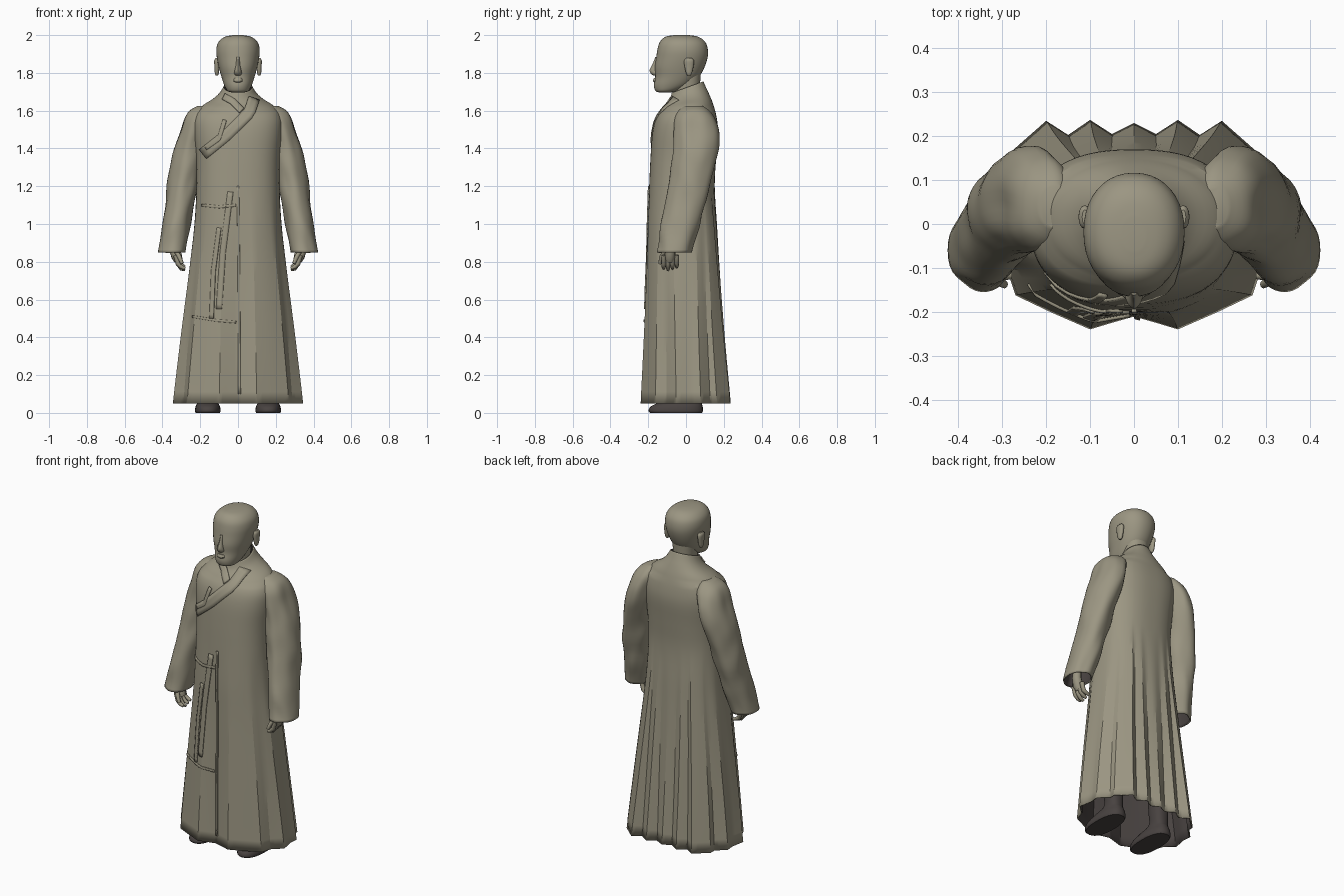
import bpy, math
from mathutils import Vector, noise
from mathutils.bvhtree import BVHTree

if "Cube" in bpy.data.objects:
    bpy.data.objects.remove(bpy.data.objects["Cube"])


def material(name, rgb):
    m = bpy.data.materials.new(name)
    m.use_nodes = True
    m.diffuse_color = (*rgb, 1)
    m.node_tree.nodes["Principled BSDF"].inputs["Base Color"].default_value = (*rgb, 1)
    return m


CLAY = material("olive_grey", (0.33, 0.305, 0.225))
DARK = material("dark_brown_grey", (0.065, 0.055, 0.052))


def finish(ob, angle=35):
    bpy.ops.object.select_all(action="DESELECT")
    ob.select_set(True)
    bpy.context.view_layer.objects.active = ob
    bpy.ops.object.shade_smooth_by_angle(angle=math.radians(angle))
    return ob


def make(name, verts, faces, mats, angle=35):
    me = bpy.data.meshes.new(name)
    me.from_pydata(verts, [], faces)
    for m in mats:
        me.materials.append(m)
    ob = bpy.data.objects.new(name, me)
    bpy.context.collection.objects.link(ob)
    return finish(ob, angle)


def thicken(ob, depth, offset=-1, inner=0):
    mod = ob.modifiers.new("thickness", "SOLIDIFY")
    mod.thickness, mod.offset, mod.material_offset = depth, offset, inner


def smooth_rows(rows, n):
    """Catmull-Rom resampling of section rows."""
    out = []
    for i in range(len(rows) - 1):
        p0, p1 = rows[max(i - 1, 0)], rows[i]
        p2, p3 = rows[i + 1], rows[min(i + 2, len(rows) - 1)]
        for k in range(n):
            t = k / n
            out.append([0.5 * (2 * b + (c - a) * t + (2 * a - 5 * b + 4 * c - d) * t * t
                               + (3 * b - a - 3 * c + d) * t ** 3)
                        for a, b, c, d in zip(p0, p1, p2, p3)])
    return out + [list(rows[-1])]


def oval(angle, power):
    c, s = math.cos(angle), math.sin(angle)
    e = 2 / power
    return math.copysign(abs(c) ** e, c), math.copysign(abs(s) ** e, s)


def loft(name, rows, shape, mats, caps=(), crumple=0, steps=4, angle=35):
    """Rows, bottom up: z, x min, x max, y min, y max, tilt."""
    verts, faces = [], []
    rows = smooth_rows(rows, steps)
    for z, x0, x1, y0, y1, tilt in rows:
        for u, v in shape(z):
            x, y = (x0 + x1 + u * (x1 - x0)) / 2, (y0 + y1 + v * (y1 - y0)) / 2
            zz = z + tilt * v * (y1 - y0) / 2
            if crumple:
                p = Vector((abs(x) * 13, y * 13, zz * 8 + abs(x) * 9))
                d = 1 + crumple * noise.noise(p)
                x = (x0 + x1) / 2 + (x - (x0 + x1) / 2) * d
                y = (y0 + y1) / 2 + (y - (y0 + y1) / 2) * d
            verts.append((x, y, zz))
    n = len(verts) // len(rows)
    for r in range(len(rows) - 1):
        for i in range(n):
            a, b = r * n + i, r * n + (i + 1) % n
            faces.append((a, b, b + n, a + n))
    if "bottom" in caps:
        faces.append(tuple(reversed(range(n))))
    if "top" in caps:
        faces.append(tuple(range(len(verts) - n, len(verts))))
    return make(name, verts, faces, mats, angle)


def ellipse(count=32, power=2.2):
    pts = [oval(math.tau * i / count, power) for i in range(count)]
    return lambda z: pts


# Robe: oval at the chest, blending into a pleated hem
half_hem = [(0, -.208), (.05, -.222), (.1, -.237), (.19, -.198), (.27, -.16), (.29, -.10),
            (.345, -.05), (.33, .03), (.335, .08), (.28, .13), (.28, .165), (.2, .235),
            (.15, .203), (.1, .237), (.05, .205), (0, .23)]
hem = half_hem + [(-x, y) for x, y in half_hem[-2:0:-1]]
hem_unit = []
for i, (x, y) in enumerate(hem):
    nx, ny = hem[(i + 1) % len(hem)]
    for k in range(3):
        t = k / 3
        hem_unit.append(((x + (nx - x) * t) / .345, (y + (ny - y) * t) / .237))


def robe_shape(z):
    t = min(max((1.2 - z) / 1.1, 0), 1) ** 0.9
    pts = []
    for u, v in hem_unit:
        a, b = oval(math.atan2(v, u), 2.45 if z < 1.6 else 2.1)
        pts.append((a + (u - a) * t, b + (v - b) * t))
    return pts


robe_rows = [(z, -w, w, y0, y1, tilt) for z, w, y0, y1, tilt in [
    (.05, .345, -.24, .237, 0), (.4, .305, -.225, .207, 0), (.8, .255, -.21, .178, 0),
    (1.0, .232, -.205, .165, 0), (1.2, .22, -.195, .152, 0), (1.35, .222, -.188, .16, 0),
    (1.48, .235, -.178, .17, 0), (1.56, .232, -.158, .163, 0), (1.62, .195, -.125, .145, .08),
    (1.66, .132, -.1, .125, .2), (1.69, .098, -.085, .108, .3), (1.725, .076, -.075, .092, .36)]]
robe = loft("robe", robe_rows, robe_shape, [CLAY, DARK], angle=22)
tree = BVHTree.FromPolygons([v.co.copy() for v in robe.data.vertices],
                            [tuple(p.vertices) for p in robe.data.polygons])
thicken(robe, .006, inner=1)


def strip(name, path, width, samples=14, depth=.008):
    """Thin cloth band laid over the front of the robe."""
    verts, faces, across = [], [], 3
    pts = [Vector(p) for p in path]
    for s in range(samples + 1):
        f = s / samples * (len(pts) - 1)
        i = min(int(f), len(pts) - 2)
        d = pts[i + 1] - pts[i]
        mid, side = pts[i] + d * (f - i), Vector((-d.y, d.x)).normalized()
        for k in range(across + 1):
            q = mid + side * width * (k / across - .5)
            hit = tree.ray_cast(Vector((q.x, -1, q.y)), Vector((0, 1, 0)))[0]
            verts.append((q.x, (hit.y if hit else -.06) - .003, q.y))
    w = across + 1
    for s in range(samples):
        for k in range(across):
            a = s * w + k
            faces.append((a, a + w, a + w + 1, a + 1))
    thicken(make(name, verts, faces, [CLAY]), depth, 0)


# Crossed collar, front flap edge, hanging ties
strip("outer_collar", [(.085, 1.665), (.06, 1.59), (-.06, 1.47), (-.185, 1.37)], .06)
strip("inner_collar", [(-.075, 1.675), (-.03, 1.65), (.02, 1.6)], .035)
strip("under_lapel", [(-.07, 1.55), (-.1, 1.45), (-.17, 1.4)], .02)
strip("flap_edge", [(0, 1.2), (.004, .8), (.008, .1)], .012, 30)
strip("waist_fold", [(-.19, 1.1), (-.1, 1.09), (-.01, 1.1)], .014)
strip("knee_fold", [(-.24, .51), (-.12, .49), (-.01, .48)], .012)
strip("long_tie", [(-.04, 1.17), (-.08, .85), (-.1, .55)], .03, 24)
strip("short_tie", [(-.1, .98), (-.13, .75), (-.14, .5)], .022, 24)

# Neck and head
loft("neck", [(1.6, -.065, .065, -.07, .07, 0), (1.7, -.062, .062, -.065, .072, 0),
              (1.82, -.07, .07, -.06, .08, 0)], ellipse(), [CLAY])
head_rows = [(z, -w, w, y0, y1, 0) for z, w, y0, y1 in [
    (1.697, .035, -.145, -.075), (1.705, .056, -.162, -.04), (1.735, .073, -.17, .025),
    (1.78, .088, -.163, .07), (1.83, .102, -.165, .098), (1.88, .112, -.158, .114),
    (1.92, .115, -.152, .116), (1.955, .108, -.143, .107), (1.98, .088, -.125, .085),
    (1.994, .06, -.1, .055), (2.0, .025, -.06, .015)]]
loft("head", head_rows, ellipse(40, 2.15), [CLAY], ("bottom", "top"))
nose_rows = [(1.785, -.012, .012, -.172, -.14, 0), (1.797, -.02, .02, -.186, -.14, 0),
             (1.815, -.017, .017, -.193, -.14, 0), (1.845, -.011, .011, -.178, -.14, 0),
             (1.885, -.009, .009, -.162, -.14, 0)]
loft("nose", nose_rows, ellipse(16, 1.8), [CLAY], ("bottom", "top"))
loft("lips", [(1.748, -.015, .015, -.168, -.14, 0), (1.758, -.026, .026, -.176, -.14, 0),
              (1.772, -.02, .02, -.17, -.14, 0)], ellipse(16), [CLAY], ("bottom", "top"))


def tubes(name, strands, s):
    """Rounded tapering strands, each point x, y, z, radius."""
    cu = bpy.data.curves.new(name, "CURVE")
    cu.dimensions, cu.bevel_depth, cu.bevel_resolution = "3D", 1, 2
    cu.use_fill_caps = True
    for strand in strands:
        sp = cu.splines.new("POLY")
        sp.points.add(len(strand) - 1)
        for p, (x, y, z, r) in zip(sp.points, strand):
            p.co, p.radius = (s * x, y, z, 1), r
    cu.materials.append(CLAY)
    ob = bpy.data.objects.new(name, cu)
    bpy.context.collection.objects.link(ob)
    bpy.ops.object.select_all(action="DESELECT")
    ob.select_set(True)
    bpy.context.view_layer.objects.active = ob
    bpy.ops.object.convert(target="MESH")
    finish(bpy.context.object, 50)


# Paired parts: sleeves, hands, ears, shoes
sleeve_rows = [(.85, .275, .422, -.155, .035, 0), (.93, .262, .408, -.142, .055, 0),
               (1.05, .243, .392, -.118, .088, 0), (1.2, .215, .375, -.09, .125, 0),
               (1.32, .185, .356, -.075, .152, 0), (1.42, .165, .332, -.068, .168, 0),
               (1.5, .15, .305, -.065, .172, 0), (1.56, .14, .282, -.06, .155, 0),
               (1.6, .14, .255, -.04, .125, 0), (1.625, .15, .215, -.01, .09, 0)]
for side, s in (("left", 1), ("right", -1)):
    rows = [(z, min(s * a, s * b), max(s * a, s * b), y0, y1, t)
            for z, a, b, y0, y1, t in sleeve_rows]
    sleeve = loft(side + "_sleeve", rows, ellipse(36, 2.1), [CLAY, DARK], ("top",), .13)
    thicken(sleeve, .008, inner=1)

    strands = [[(.345, -.07, .93, .024), (.34, -.08, .87, .026), (.325, -.085, .83, .03),
                (.315, -.085, .805, .024)],
               [(.33, -.11, .86, .012), (.31, -.13, .825, .012), (.295, -.138, .79, .009)]]
    for k in range(4):
        y, drop = -.118 + k * .023, .008 * abs(k - 1)
        strands.append([(.33, y, .835, .013), (.318, y, .79, .0125),
                        (.3, y, .764 + drop, .011), (.28, y, .757 + drop, .008)])
    tubes(side + "_hand", strands, s)

    ear_rows = [(z, s * .112 - w, s * .112 + w, .012 - d, .02 + d, 0) for z, w, d in [
        (1.785, .005, .004), (1.8, .011, .012), (1.835, .013, .02),
        (1.865, .014, .022), (1.878, .006, .012)]]
    loft(side + "_ear", ear_rows, ellipse(16), [CLAY], ("bottom", "top"))

    shoe_rows = [(z, s * .16 - w, s * .16 + w, y0, y1, 0) for z, w, y0, y1 in [
        (0, .064, -.19, .085), (.012, .068, -.198, .09), (.035, .064, -.185, .088),
        (.06, .052, -.13, .08), (.09, .045, -.04, .07), (.2, .05, -.04, .07),
        (.6, .06, -.06, .08)]]
    loft(side + "_shoe_and_leg", shoe_rows, ellipse(28, 2.4), [DARK], ("bottom", "top"))
